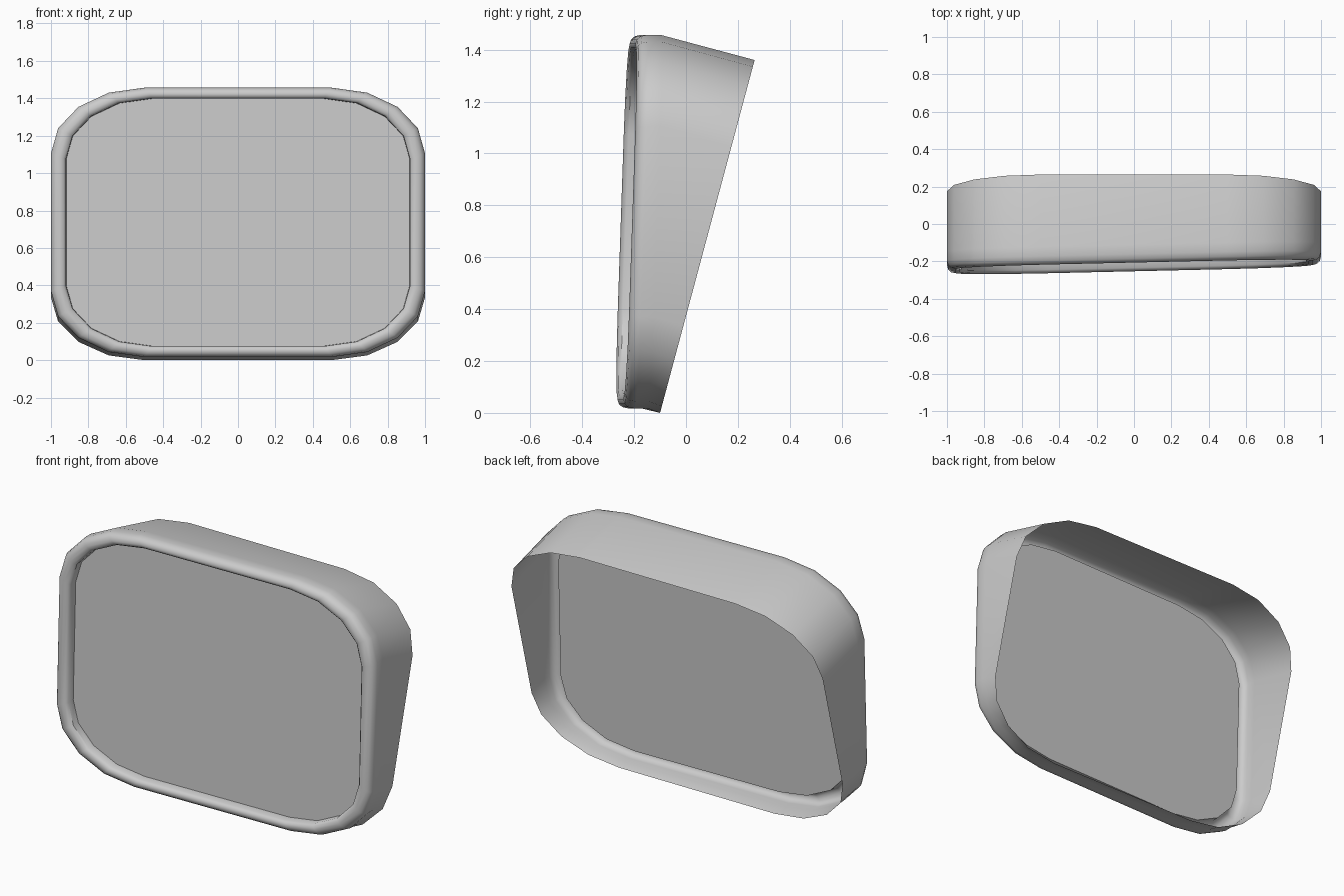
import bpy, bmesh, math

if "Cube" in bpy.data.objects:
    bpy.data.objects.remove(bpy.data.objects["Cube"])


def outline(hx, z0, z1, rx, rz):
    """Rounded rectangle in x/z, five points per corner."""
    pts = []
    for q in range(4):
        for k in range(5):
            a = math.radians(90 * q + 22.5 * k)
            sx = 1 if q in (0, 3) else -1
            sz = 1 if q < 2 else -1
            cx = sx * (hx - rx)
            cz = (z1 - rz) if sz > 0 else (z0 + rz)
            pts.append((cx + rx * math.cos(a), cz + rz * math.sin(a)))
    return pts


def front_y(x, z):
    # gently skewed front plane
    return -0.265 + 0.023 * (x + 0.9) + 0.034 * (z - 0.3)


def front_ring(scale, depth):
    cz = 0.737
    h = 0.72 * scale
    pts = outline(scale, cz - h, cz + h, 0.5 * scale, 0.352 * scale)
    return [(x, front_y(x, z) + depth, z) for x, z in pts]


def make(name, rings, cap=False):
    bm = bmesh.new()
    loops = [[bm.verts.new(p) for p in r] for r in rings]
    n = len(loops[0])
    for a, b in zip(loops, loops[1:]):
        for i in range(n):
            j = (i + 1) % n
            bm.faces.new((a[i], b[i], b[j], a[j]))
    if cap:
        bm.faces.new(loops[0])
    bm.normal_update()
    mesh = bpy.data.meshes.new(name)
    bm.to_mesh(mesh)
    bm.free()
    ob = bpy.data.objects.new(name, mesh)
    bpy.context.collection.objects.link(ob)
    bpy.context.view_layer.objects.active = ob
    ob.select_set(True)
    bpy.ops.object.shade_smooth_by_angle(angle=math.radians(40))
    ob.select_set(False)
    return ob


# Housing: recess wall, rolled rim, outer wall, slanted open back
profile = [(0.918, 0.06), (0.92, 0.018), (0.932, 0.005), (0.953, 0.0),
           (0.977, 0.006), (0.993, 0.02), (1.0, 0.045), (1.0, 0.095)]
rings = [front_ring(s, d) for s, d in profile]
back = outline(1.0, 0.0, 1.36, 0.5, 0.335)
rings.append([(x, -0.1 + 0.268 * z, z) for x, z in back])
make("housing", rings)

# Flat panel set inside the rim
make("panel", [front_ring(0.918, 0.06)], cap=True)
